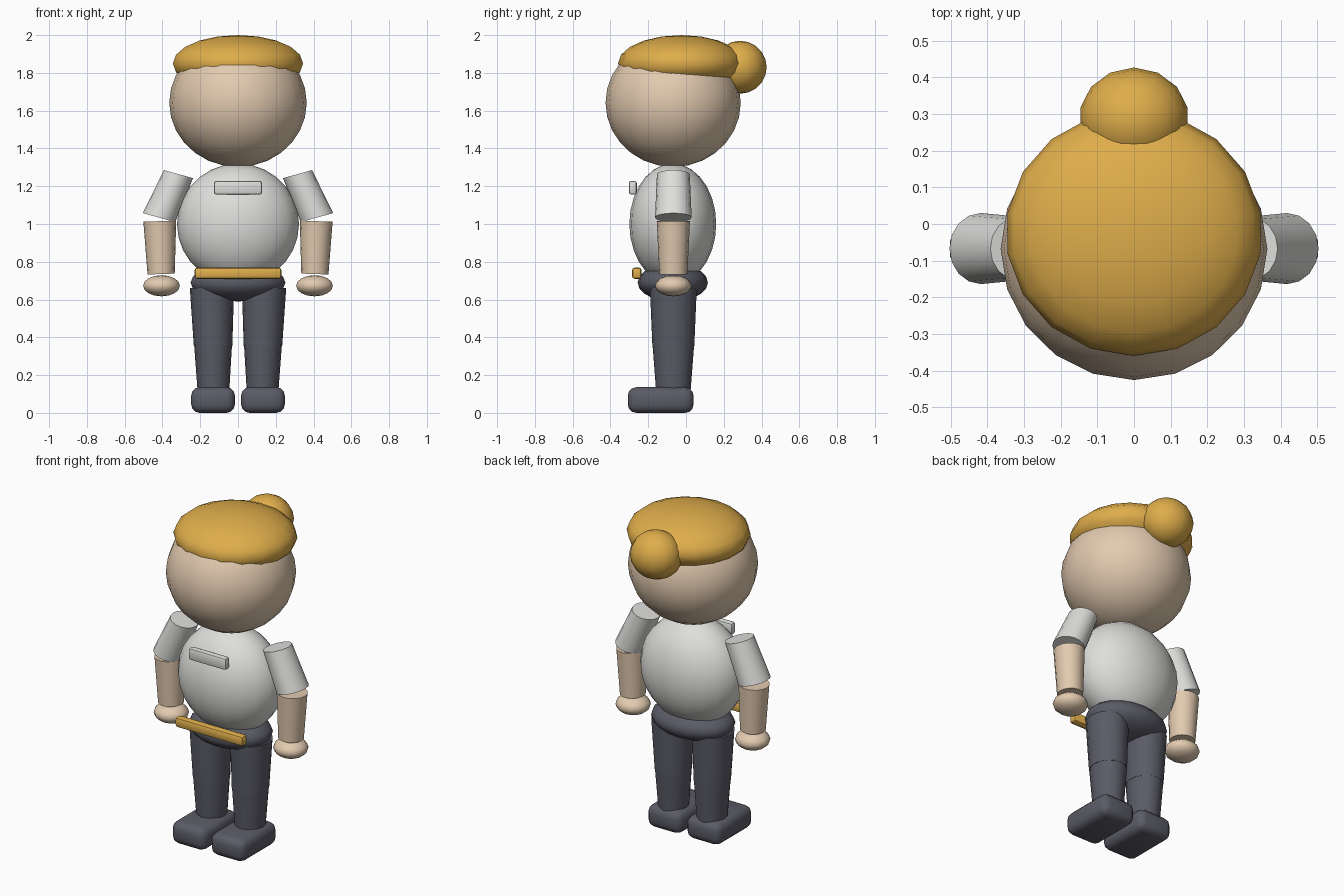
import bpy, bmesh, math
from mathutils import Matrix

if "Cube" in bpy.data.objects:
    bpy.data.objects.remove(bpy.data.objects["Cube"])


def material(name, rgb):
    m = bpy.data.materials.new(name)
    m.diffuse_color = (*rgb, 1)
    m.use_nodes = True
    m.node_tree.nodes["Principled BSDF"].inputs["Base Color"].default_value = m.diffuse_color
    return m


SKIN = material("skin", (0.76, 0.59, 0.43))
GOLD = material("golden hair and belt", (0.74, 0.42, 0.07))
SHIRT = material("light grey shirt", (0.73, 0.73, 0.71))
DARK = material("dark trousers", (0.105, 0.105, 0.135))
Y = -0.067  # body centre line, front to back


def finish(name, bm, mat, angle=40):
    bmesh.ops.recalc_face_normals(bm, faces=bm.faces)
    mesh = bpy.data.meshes.new(name)
    bm.to_mesh(mesh)
    bm.free()
    mesh.materials.append(mat)
    mesh.shade_smooth()
    mesh.set_sharp_from_angle(angle=math.radians(angle))
    obj = bpy.data.objects.new(name, mesh)
    bpy.context.collection.objects.link(obj)
    return obj


def ellipsoid(name, mat, centre, radii, segments, rings):
    bm = bmesh.new()
    bmesh.ops.create_uvsphere(
        bm, u_segments=segments, v_segments=rings, radius=1,
        matrix=Matrix.Translation(centre) @ Matrix.Diagonal((*radii, 1)))
    return finish(name, bm, mat, 60)


def tube(name, mat, ends, tilt=0, sides=16):
    """Capped limb; each end is (x, z, x radius, y radius), rings tilted about y."""
    bm = bmesh.new()
    rings = []
    for x, z, rx, ry in ends:
        ring = []
        for i in range(sides):
            a = math.tau * i / sides
            u = rx * math.cos(a)
            ring.append(bm.verts.new((x + u * math.cos(tilt), Y + ry * math.sin(a),
                                      z + u * math.sin(tilt))))
        rings.append(ring)
        bm.faces.new(ring)
    for i in range(sides):
        j = (i + 1) % sides
        bm.faces.new((rings[0][i], rings[0][j], rings[1][j], rings[1][i]))
    return finish(name, bm, mat)


def rounded_box(name, mat, low, high, bevel, steps):
    bm = bmesh.new()
    size = [b - a for a, b in zip(low, high)]
    mid = [(a + b) / 2 for a, b in zip(low, high)]
    bmesh.ops.create_cube(bm, size=1, matrix=Matrix.Translation(mid)
                          @ Matrix.Diagonal((*size, 1)))
    bmesh.ops.bevel(bm, geom=bm.edges[:], offset=bevel, segments=steps,
                    profile=0.5, affect='EDGES')
    return finish(name, bm, mat)


# Head and hair
ellipsoid("head", SKIN, (0, -0.068, 1.642), (0.364, 0.358, 0.34), 20, 14)
ellipsoid("hair_cap", GOLD, (0, -0.025, 1.85), (0.35, 0.335, 0.15), 18, 10)
ellipsoid("hair_bun", GOLD, (0, 0.287, 1.83), (0.15, 0.14, 0.14), 14, 10)

# Body
ellipsoid("torso", SHIRT, (0, -0.07, 1.0), (0.323, 0.23, 0.32), 20, 14)
ellipsoid("pelvis", DARK, (0, -0.07, 0.69), (0.255, 0.186, 0.1), 18, 10)
rounded_box("chest_plate", SHIRT, (-0.127, -0.302, 1.155), (0.127, -0.26, 1.228), 0.013, 2)
rounded_box("belt", GOLD, (-0.23, -0.286, 0.709), (0.23, -0.235, 0.77), 0.016, 2)

# Arms and legs on both sides
for side, s in (("left", -1), ("right", 1)):
    tube(side + "_sleeve", SHIRT, [(s * 0.315, 1.264, 0.08, 0.087),
                                   (s * 0.418, 1.034, 0.089, 0.097)],
         tilt=s * math.radians(15.5))
    tube(side + "_forearm", SKIN, [(s * 0.414, 1.015, 0.087, 0.088),
                                   (s * 0.407, 0.735, 0.072, 0.074)],
         tilt=s * math.radians(-2))
    ellipsoid(side + "_hand", SKIN, (s * 0.405, -0.067, 0.673), (0.1, 0.096, 0.056), 14, 8)
    tube(side + "_thigh", DARK, [(s * 0.138, 0.66, 0.117, 0.124),
                                 (s * 0.132, 0.355, 0.102, 0.111)])
    tube(side + "_shin", DARK, [(s * 0.132, 0.357, 0.1, 0.11),
                                (s * 0.13, 0.1, 0.083, 0.09)])
    rounded_box(side + "_shoe", DARK, (s * 0.132 - 0.116, -0.308, 0),
                (s * 0.132 + 0.116, 0.04, 0.136), 0.045, 3)
